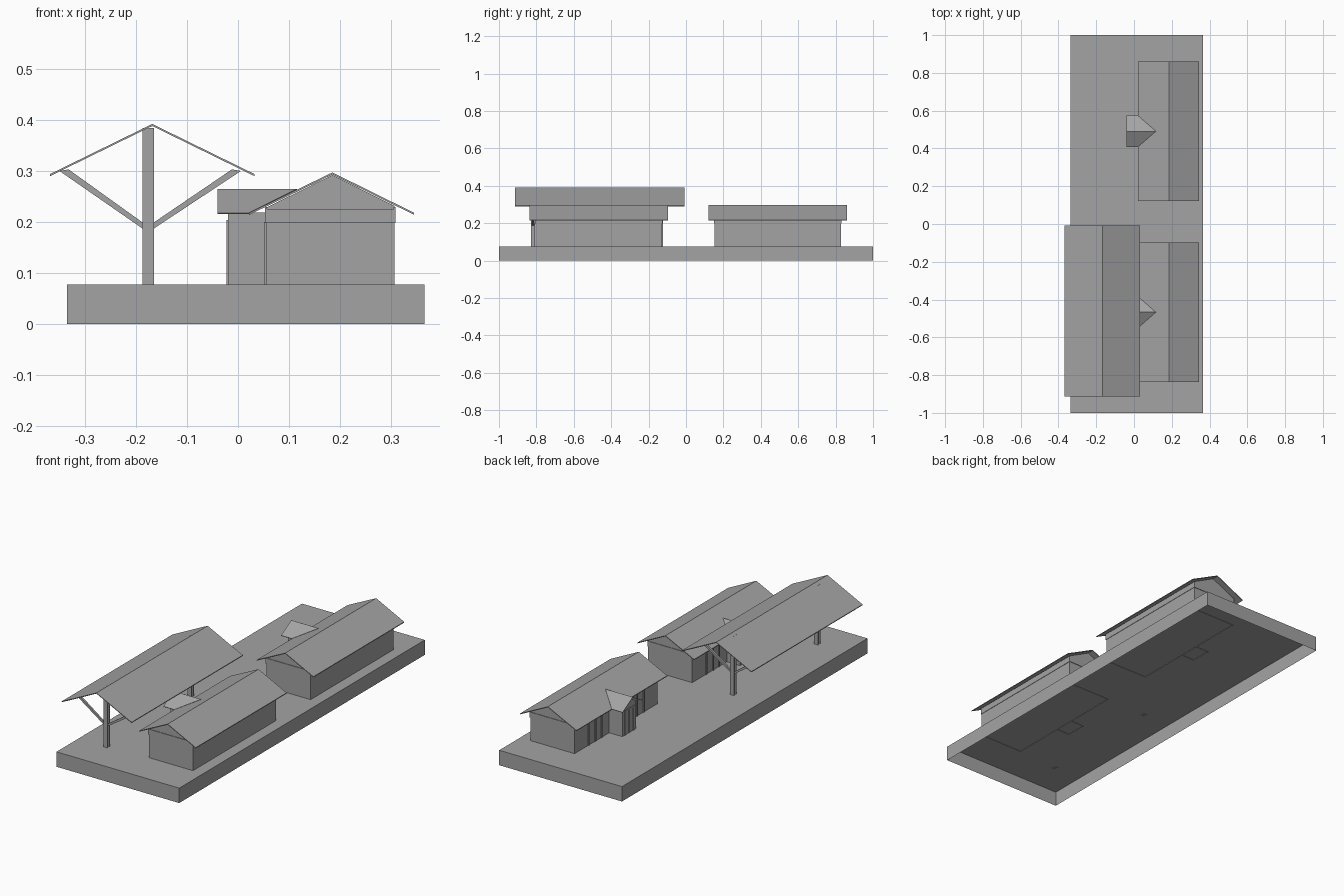
import bpy, bmesh
from mathutils import Vector

cube = bpy.data.objects.get("Cube")
if cube:
    bpy.data.objects.remove(cube, do_unlink=True)

grey = bpy.data.materials.new("plain_grey")
grey.use_nodes = True
COLOR = (0.37, 0.37, 0.37, 1)
grey.diffuse_color = COLOR
grey.node_tree.nodes["Principled BSDF"].inputs["Base Color"].default_value = COLOR

GROUND = 0.077
BASE = GROUND - 0.002  # walls and posts sink slightly into the slab


def finish(name, bm, fix_normals=True):
    if fix_normals:
        bmesh.ops.recalc_face_normals(bm, faces=bm.faces)
    mesh = bpy.data.meshes.new(name)
    bm.to_mesh(mesh)
    bm.free()
    mesh.materials.append(grey)
    ob = bpy.data.objects.new(name, mesh)
    bpy.context.scene.collection.objects.link(ob)
    return ob


def prism(name, points, lo, hi, axis="y"):
    """Extrude a flat outline along y (points are x, z) or z (points are x, y)."""
    bm = bmesh.new()
    place = (lambda a, b, t: (a, t, b)) if axis == "y" else (lambda a, b, t: (a, b, t))
    face = bm.faces.new([bm.verts.new(place(a, b, lo)) for a, b in points])
    ext = bmesh.ops.extrude_face_region(bm, geom=[face])
    step = Vector(place(0, 0, hi - lo))
    bmesh.ops.translate(bm, vec=step, verts=[v for v in ext["geom"] if isinstance(v, bmesh.types.BMVert)])
    return finish(name, bm)


def box(name, x0, x1, y0, y1, z0, z1):
    return prism(name, [(x0, y0), (x1, y0), (x1, y1), (x0, y1)], z0, z1, "z")


def gable_roof(name, x0, ridge_x, x1, eave_z, ridge_z, y0, y1, t=0.004):
    outline = [(x0, eave_z), (ridge_x, ridge_z), (x1, eave_z),
               (x1, eave_z - t), (ridge_x, ridge_z - t), (x0, eave_z - t)]
    return prism(name, outline, y0, y1)


def shell(name, points, y0, y1, thickness, drop):
    """Thin walls: a prism without the sides listed in drop."""
    ob = prism(name, points, y0, y1)
    bm = bmesh.new()
    bm.from_mesh(ob.data)
    bm.normal_update()
    bmesh.ops.delete(bm, geom=[f for f in bm.faces if drop(f)], context="FACES")
    bm.to_mesh(ob.data)
    bm.free()
    if thickness:
        mod = ob.modifiers.new("thickness", "SOLIDIFY")
        mod.thickness = thickness
        mod.offset = -1
    return ob


# Slab, hollow and open below
shell("base_slab", [(-0.335, 0), (0.365, 0), (0.365, GROUND), (-0.335, GROUND)],
      -1, 1, 0, lambda f: f.normal.z < -0.5)


def house(prefix, cy):
    wx0, wx1, rx = 0.055, 0.307, 0.185
    half = 0.338
    # Gabled walls, open at floor and under the roof
    shell(prefix + "_walls",
          [(wx0, BASE), (wx1, BASE), (wx1, 0.231), (rx, 0.292), (wx0, 0.228)],
          cy - half, cy + half, 0.006, lambda f: abs(f.normal.z) > 0.5)
    # Proud band along the wall tops
    for side, x in (("right", wx0 - 0.002), ("left", wx1 - 0.002)):
        box(f"{prefix}_{side}_wall_band", x, x + 0.004, cy - half - 0.003, cy + half + 0.003, 0.198, 0.229)
    for side, y in (("front", cy - half - 0.003), ("back", cy + half - 0.001)):
        box(f"{prefix}_{side}_wall_band", wx0, wx1, y, y + 0.004, 0.198, 0.225)
    gable_roof(prefix + "_roof", 0.022, rx, 0.345, 0.218, 0.297, cy - 0.37, cy + 0.37)
    # Tall window frames either side of the porch
    for s in (-1, 1):
        for i, d in enumerate((0.12, 0.17, 0.225)):
            y = cy + s * d
            box(f"{prefix}_window_post_{i}", wx0 - 0.004, wx0, y - 0.004, y + 0.004, GROUND, 0.2)

    # Porch walls, with door frame posts and lintel
    ph = 0.056
    shell(prefix + "_porch_walls",
          [(-0.02, BASE), (wx0, BASE), (wx0, 0.219), (-0.02, 0.219)],
          cy - ph, cy + ph, 0.006, lambda f: abs(f.normal.z) > 0.5 or f.normal.x > 0.5)
    for y in (-0.035, 0, 0.035):
        box(prefix + "_door_post", -0.023, -0.02, cy + y - 0.004, cy + y + 0.004, GROUND, 0.2)
    box(prefix + "_door_lintel", -0.023, -0.02, cy - 0.039, cy + 0.039, 0.196, 0.204)
    # Porch gable and the roof that runs into the main slope
    bm = bmesh.new()
    bm.faces.new([bm.verts.new((-0.02, cy + y, z)) for y, z in ((-ph, 0.218), (ph, 0.218), (0, 0.26))])
    finish(prefix + "_porch_gable", bm)
    bm = bmesh.new()
    ridge = [bm.verts.new((x, cy, 0.265)) for x in (-0.04, 0.116)]
    for s in (-1, 1):
        eave = [bm.verts.new((x, cy + s * 0.083, 0.218)) for x in (-0.04, 0.021)]
        loop = [ridge[0], eave[0], eave[1], ridge[1]]
        bm.faces.new(loop if s < 0 else loop[::-1])
    roof = finish(prefix + "_porch_roof", bm, False)
    mod = roof.modifiers.new("thickness", "SOLIDIFY")
    mod.thickness = 0.003
    mod.offset = -1


house("front_house", -0.467)
house("back_house", 0.491)

# Open canopy: roof, two H-section posts and slanted braces
gable_roof("canopy_roof", -0.368, -0.168, 0.032, 0.294, 0.392, -0.913, -0.007)
PX, R = -0.176, 0.011
for label, py in (("front", -0.818), ("back", -0.134)):
    w, f = 0.003, 0.006
    half_h = [(-R, -R), (R, -R), (R, -f), (w, -f), (w, f), (R, f), (R, R),
              (-R, R), (-R, f), (-w, f), (-w, -f), (-R, -f)]
    prism(f"canopy_{label}_post", [(PX + a, py + b) for a, b in half_h], BASE, 0.384, "z")
    for side, foot, tip in (("left", PX + R, 0.006), ("right", PX - R, -0.35)):
        s = 1 if tip > foot else -1
        prism(f"canopy_{label}_{side}_brace",
              [(foot, 0.187), (tip, 0.300), (tip - s * 0.018, 0.303), (foot, 0.199)],
              py - 0.005, py + 0.005)
